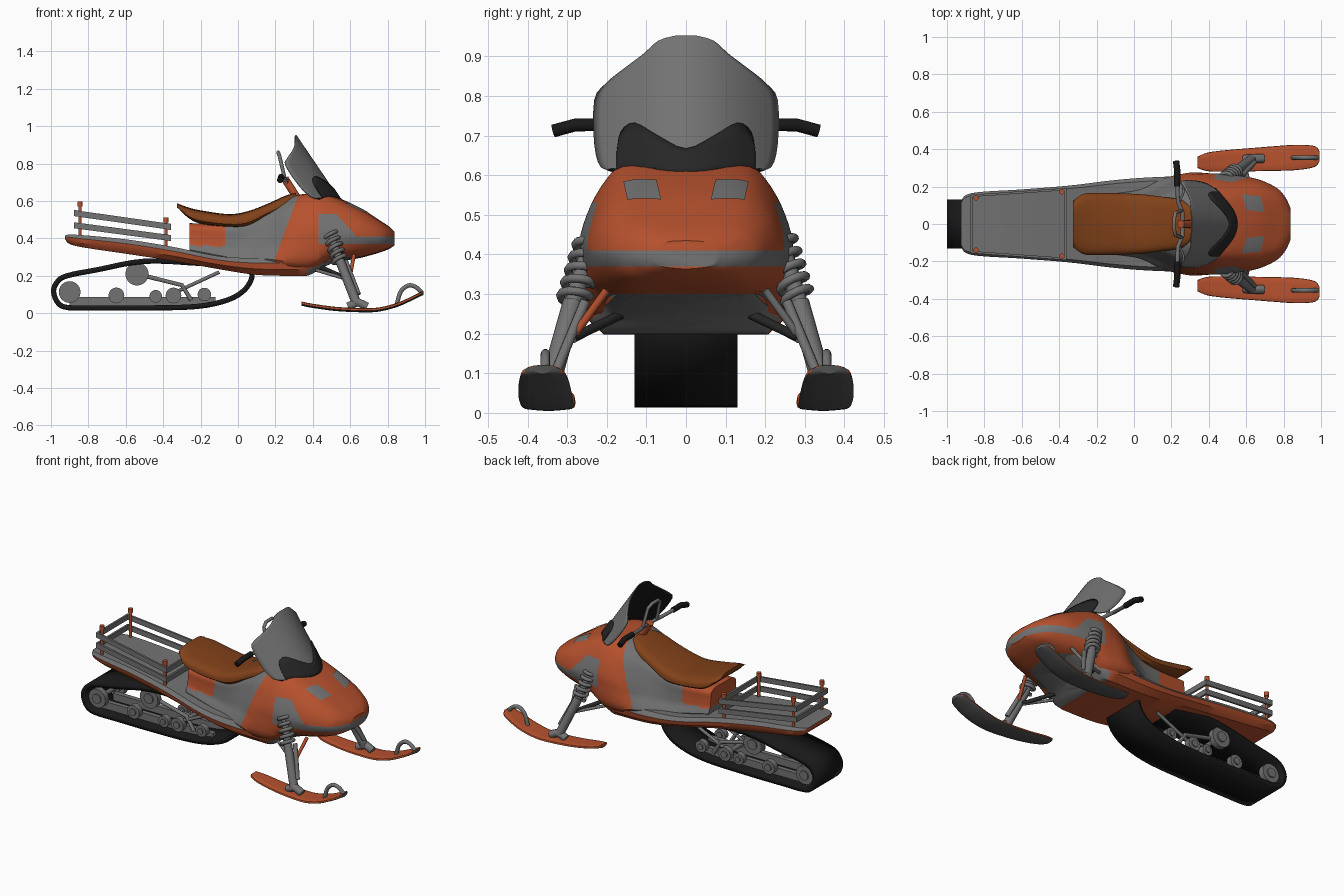
import bpy, bmesh, math
from mathutils import Vector
from mathutils.bvhtree import BVHTree

if "Cube" in bpy.data.objects:
    bpy.data.objects.remove(bpy.data.objects["Cube"])

def material(name, rgb):
    m = bpy.data.materials.new(name)
    m.diffuse_color = (*rgb, 1)
    m.use_nodes = True
    m.node_tree.nodes["Principled BSDF"].inputs["Base Color"].default_value = m.diffuse_color
    return m

ORANGE = material("burnt orange", (0.47, 0.083, 0.027))
GREY = material("mid grey", (0.17, 0.17, 0.17))
BROWN = material("seat brown", (0.22, 0.053, 0.01))
BLACK = material("black", (0.009, 0.009, 0.009))
DARK = material("dark grey", (0.02, 0.02, 0.02))
SOLE = material("ski sole grey", (0.085, 0.085, 0.085))

def spline(P, n):
    """Catmull-Rom through tuples, n steps per segment."""
    out = []
    for i in range(len(P) - 1):
        a, b, c, d = P[max(i - 1, 0)], P[i], P[i + 1], P[min(i + 2, len(P) - 1)]
        for k in range(n):
            t = k / n
            out.append(tuple(q + 0.5 * t * (r - p + t * (2*p - 5*q + 4*r - s + t * (3*(q - r) + s - p)))
                             for p, q, r, s in zip(a, b, c, d)))
    return out + [tuple(P[-1])]

def finish(name, bm, mats, rule=None, angle=35, recalc=True):
    if recalc:
        bmesh.ops.recalc_face_normals(bm, faces=bm.faces[:])
    bm.normal_update()
    if rule:
        for f in bm.faces:
            f.material_index = rule(f.calc_center_median(), f.normal)
    me = bpy.data.meshes.new(name)
    bm.to_mesh(me)
    bm.free()
    for m in mats:
        me.materials.append(m)
    ob = bpy.data.objects.new(name, me)
    bpy.context.collection.objects.link(ob)
    smooth(ob, angle)
    return ob

def smooth(ob, angle=35):
    bpy.ops.object.select_all(action='DESELECT')
    bpy.context.view_layer.objects.active = ob
    ob.select_set(True)
    bpy.ops.object.shade_smooth_by_angle(angle=math.radians(angle))

def loft(name, secs, mats, rule=None, n=5, m=3, cuts=(), angle=35):
    """Skin symmetric cross-sections (x, [(y, z) top to bottom])."""
    bm = bmesh.new()
    flat = [(x,) + tuple(v for p in pts for v in p) for x, pts in secs]
    rings = []
    for f in spline(flat, n):
        half = spline(list(zip(f[1::2], f[2::2])), m)
        loop = half + [(-y, z) for y, z in half[-2:0:-1]]
        rings.append([bm.verts.new((f[0], y, z)) for y, z in loop])
    for a, b in zip(rings, rings[1:]):
        for j in range(len(a)):
            k = (j + 1) % len(a)
            bm.faces.new((a[j], a[k], b[k], b[j]))
    bm.faces.new(rings[0])
    bm.faces.new(rings[-1])
    for co, no in cuts:
        bmesh.ops.bisect_plane(bm, geom=bm.verts[:] + bm.edges[:] + bm.faces[:], plane_co=co, plane_no=no)
    return finish(name, bm, mats, rule, angle)

def tube(name, pts, r, mat, smooth_path=False):
    cu = bpy.data.curves.new(name, 'CURVE')
    cu.dimensions, cu.bevel_depth, cu.bevel_resolution, cu.use_fill_caps = '3D', r, 3, True
    pts = spline(pts, 5) if smooth_path else pts
    s = cu.splines.new('POLY')
    s.points.add(len(pts) - 1)
    for p, c in zip(s.points, pts):
        p.co = (*c, 1)
    cu.materials.append(mat)
    ob = bpy.data.objects.new(name, cu)
    bpy.context.collection.objects.link(ob)
    bpy.ops.object.select_all(action='DESELECT')
    bpy.context.view_layer.objects.active = ob
    ob.select_set(True)
    bpy.ops.object.convert(target='MESH')
    smooth(bpy.context.object, 40)

def plank(name, a, b, h, t, mat):
    """Upright flat bar from a to b."""
    a, b = Vector(a), Vector(b)
    d = b - a
    side = Vector((-d.y, d.x, 0)).normalized() * t / 2
    up = Vector((0, 0, h / 2))
    bm = bmesh.new()
    r = [[bm.verts.new(p + s * side + u * up) for s, u in ((1, 1), (1, -1), (-1, -1), (-1, 1))] for p in (a, b)]
    for j in range(4):
        bm.faces.new((r[0][j], r[0][j - 1], r[1][j - 1], r[1][j]))
    bm.faces.new(r[0]); bm.faces.new(r[1])
    finish(name, bm, [mat])

def disc(name, c, r, w, mat):
    bpy.ops.mesh.primitive_cylinder_add(vertices=24, radius=r, depth=w, location=c, rotation=(math.pi / 2, 0, 0))
    ob = bpy.context.object
    ob.name = name
    ob.data.materials.append(mat)
    smooth(ob)

def thicken(ob, t, off=0):
    mod = ob.modifiers.new("thickness", 'SOLIDIFY')
    mod.thickness, mod.offset, mod.material_offset = t, -1, off

# Hull: orange flanks, grey running boards, cargo deck and belly
hull = [(-.925, .12, .415, .395), (-.87, .165, .42, .36), (-.6, .185, .395, .318), (-.35, .205, .355, .28),
        (-.1, .235, .305, .235), (.1, .25, .295, .205), (.3, .255, .30, .2), (.38, .245, .3, .203),
        (.46, .21, .31, .25), (.6, .17, .33, .295)]
loft("hull", [(x, [(0, t), (w * .92, t), (w, t - .3 * (t - b)), (w * .97, b + .35 * (t - b)), (w * .82, b), (0, b)])
              for x, w, t, b in hull], [ORANGE, GREY],
     lambda c, n: int((n.z > .25 and c.x < .22) or (c.x > .37 and n.z < -.3)), m=1)

# Seat base and engine cowl in one skin
cowl_secs = [
    (-.26, [(0, .48), (.08, .48), (.12, .46), (.125, .42), (.13, .38), (.14, .33), (0, .32)]),
    (0, [(0, .48), (.08, .48), (.13, .46), (.14, .40), (.15, .34), (.17, .28), (0, .26)]),
    (.15, [(0, .54), (.08, .54), (.14, .52), (.17, .45), (.20, .36), (.23, .27), (0, .22)]),
    (.28, [(0, .62), (.1, .615), (.18, .57), (.23, .48), (.26, .38), (.25, .25), (0, .21)]),
    (.4, [(0, .64), (.14, .635), (.2, .59), (.25, .5), (.27, .4), (.24, .25), (0, .215)]),
    (.5, [(0, .63), (.135, .62), (.2, .575), (.245, .49), (.265, .4), (.22, .3), (0, .265)]),
    (.65, [(0, .565), (.12, .555), (.18, .53), (.225, .475), (.24, .39), (.17, .31), (0, .295)]),
    (.76, [(0, .495), (.1, .49), (.15, .475), (.185, .44), (.192, .39), (.14, .335), (0, .325)]),
    (.81, [(0, .462), (.07, .457), (.105, .447), (.13, .43), (.14, .39), (.1, .355), (0, .345)]),
    (.838, [(0, .435), (.04, .433), (.06, .425), (.075, .41), (.08, .39), (.06, .37), (0, .363)])]

def cowl_rule(c, n):
    if c.x < -.07 and c.z > .36:
        return 0
    if c.x - .37 * (c.z - .3) < .2:
        return 1
    if c.x > .38 and c.z < .3:
        return int(abs(c.y) < .2)
    side_panel = c.x > .43 and c.z < .53 and c.x + .9 * (c.z - .415) < .63
    return int((side_panel and c.z > .37) or (c.x > .6 and .37 < c.z < .41))

cowl = loft("engine_cowl", cowl_secs, [ORANGE, GREY], cowl_rule, n=6, m=4, cuts=[
    ((.2, 0, .3), (1, 0, -.37)), ((-.07, 0, 0), (1, 0, 0)), ((.43, 0, 0), (1, 0, 0)), ((.63, 0, .415), (1, 0, .9)),
    ((.38, 0, 0), (1, 0, 0)), ((0, 0, .3), (0, 0, 1)),
    ((0, 0, .37), (0, 0, 1)), ((0, 0, .41), (0, 0, 1)), ((0, 0, .53), (0, 0, 1))])

# Headlights: thin plates laid on the cowl
bm0 = bmesh.new(); bm0.from_mesh(cowl.data)
tree = BVHTree.FromBMesh(bm0); bm0.free()
for s in (1, -1):
    A, B, C, D = [Vector((x, s * y, 1)) for x, y in ((.6, .075), (.695, .063), (.675, .148), (.575, .158))]
    bm, N = bmesh.new(), 6
    g = [[bm.verts.new(tree.ray_cast(A.lerp(B, i / N).lerp(D.lerp(C, i / N), j / N), Vector((0, 0, -1)))[0]
                       + Vector((.002, 0, .004))) for j in range(N + 1)] for i in range(N + 1)]
    for i in range(N):
        for j in range(N):
            f = [g[i][j], g[i + 1][j], g[i + 1][j + 1], g[i][j + 1]]
            bm.faces.new(f if s > 0 else f[::-1])
    finish("headlight", bm, [GREY], recalc=False)

# Seat
loft("seat", [(x, [(0, t), (w * .7, t - .005), (w, t - .025), (w * .94, b), (0, b)]) for x, w, t, b in (
    (-.325, .12, .588, .568), (-.27, .155, .567, .515), (-.2, .16, .55, .482), (-.05, .157, .53, .465),
    (.05, .152, .545, .47), (.15, .14, .582, .52), (.25, .125, .627, .57), (.31, .09, .645, .61))], [BROWN], m=3)

# Windshield, and the dark trim around its foot
def shield_x(y, z):
    return .525 - (z - .64) * .68 - 3.1 * y * y

def shield(name, cols, mats, rows, t, dx=0, off=0):
    bm = bmesh.new()
    g = [[bm.verts.new((shield_x(y, z) + dx, y, z)) for y, z in cols(r / rows)] for r in range(rows + 1)]
    for a, b in zip(g, g[1:]):
        for j in range(len(a) - 1):
            bm.faces.new((a[j], a[j + 1], b[j + 1], b[j]))
    thicken(finish(name, bm, mats, recalc=False), t, off)

outline = [(.175, .615), (.215, .62), (.232, .68), (.232, .79), (.205, .83), (.17, .86), (.11, .905), (.07, .94), (.025, .953)]
edge = spline(outline, 3)
shield("windshield", lambda r: [(edge[round(r * 24)][0] * k / 12, edge[round(r * 24)][1]) for k in range(-12, 13)],
       [GREY, BLACK], 24, .006, 0, 1)
top = spline([(-.175, .66), (-.165, .71), (-.13, .733), (-.07, .70), (0, .668), (.07, .70), (.13, .733), (.165, .71), (.175, .66)], 3)
shield("windshield_trim", lambda r: [(y, .61 + (z - .61) * r) for y, z in top], [DARK], 4, .006, .008)

# Steering: column, bar, grips and centre hoop
tube("steering_column", [(.32, 0, .61), (.25, 0, .72)], .022, ORANGE)
tube("handlebar", [(.23, -.24, .727), (.235, -.12, .725), (.26, -.06, .71), (.26, .06, .71), (.235, .12, .725), (.23, .24, .727)], .011, GREY)
tube("bar_hoop", [(.25, -.07, .72), (.222, -.06, .84), (.215, -.03, .86), (.215, .03, .86), (.222, .06, .84), (.25, .07, .72)], .01, GREY)
for s in (1, -1):
    tube("hand_grip", [(.23, s * .2, .728), (.232, s * .28, .727), (.225, s * .335, .712)], .017, BLACK)
    tube("brake_lever", [(.24, s * .11, .715), (.265, s * .17, .70), (.26, s * .22, .70)], .006, GREY)

# Cargo rack: orange posts inside two levels of rails
for dz, lz in ((.535, .462), (.47, .402)):
    for s in (1, -1):
        plank("rack_side_rail", (-.875, s * .15, dz), (-.36, s * .187, lz), .032, .012, GREY)
    plank("rack_rear_rail", (-.87, -.15, dz), (-.87, .15, dz), .032, .012, GREY)
    plank("rack_front_rail", (-.365, -.185, lz), (-.365, .185, lz), .032, .012, GREY)
for s in (1, -1):
    for x, y, z0, z1 in ((-.845, .14, .41, .585), (-.385, .172, .35, .5)):
        tube("rack_post", [(x, s * y, z0), (x, s * y, z1)], .009, ORANGE)
        tube("rack_post_cap", [(x, s * y, z1 - .015), (x, s * y, z1 + .012)], .014, ORANGE)

# Track belt
P = [(-1, .115), (-.972, .045), (-.91, .016), (-.75, .014), (-.5, .014), (-.22, .022), (-.05, .058), (.045, .115),
     (.088, .19), (.07, .24), (0, .265), (-.2, .28), (-.5, .292), (-.75, .247), (-.92, .213), (-.978, .175)]
loop = spline([P[-1]] + P + P[:2], 4)[4:-5]
bm = bmesh.new()
rows = [[bm.verts.new((x, y, z)) for y in (-.13, .13)] for x, z in loop]
for a, b in zip(rows, rows[1:] + rows[:1]):
    bm.faces.new((a[0], a[1], b[1], b[0]))
thicken(finish("track_belt", bm, [BLACK], recalc=False), .028)

# Track suspension: wheels, slide rails and links
for s in (1, -1):
    for x, z, r in ((-.9, .113, .058), (-.65, .095, .042), (-.54, .21, .062), (-.44, .09, .034), (-.345, .095, .042), (-.18, .1, .036)):
        disc("track_wheel", (x, s * .095, z), r, .035, GREY)
        disc("wheel_hub", (x, s * .095, z), r * .5, .05, GREY)
    plank("slide_rail", (-.9, s * .06, .065), (-.12, s * .06, .065), .045, .03, GREY)
    tube("rear_link", [(-.54, s * .08, .21), (-.3, s * .08, .15), (-.25, s * .08, .07)], .012, GREY)
    tube("front_link", [(-.36, s * .08, .1), (-.1, s * .08, .22)], .01, GREY)
for x, z in ((-.9, .113), (-.54, .21), (-.345, .095)):
    tube("wheel_axle", [(x, -.12, z), (x, .12, z)], .014, GREY)

# Skis with their legs, shocks and arms
ski = [(.34, .03, .062), (.4, .05, .05), (.52, .058, .034), (.65, .062, .027), (.75, .065, .03), (.85, .067, .055),
       (.93, .062, .09), (.975, .05, .112), (.992, .025, .12)]
for s in (1, -1):
    ob = loft("ski", [(x, [(0, z), (w * .85, z), (w, z - .008), (w * .9, z - .017), (0, z - .022)]) for x, w, z in ski],
              [ORANGE, SOLE], lambda c, n: int(n.z < -.4 or n.x > .8), n=4, m=2)
    for v in ob.data.vertices:
        v.co.y += s * (.345 + (v.co.x - .65) * .05)
    y = s * .355
    tube("ski_handle", [(.85, y, .05), (.87, y, .115), (.91, y, .148), (.95, y, .14), (.98, y, .112)], .012, GREY, True)
    tube("ski_saddle", [(.59, s * .345, .035), (.64, s * .35, .06), (.69, s * .35, .035)], .024, GREY)
    a, b = Vector((.635, s * .35, .05)), Vector((.545, s * .285, .28))
    tube("ski_leg", [a, b], .026, GREY)
    tube("ski_leg_brace", [a + Vector((.01, -s * .02, .05)), b + Vector((.03, -s * .03, 0))], .013, GREY)
    c = Vector((.475, s * .225, .48))
    tube("shock", [b, c], .022, GREY)
    ax = (c - b).normalized()
    u = ax.cross(Vector((0, 1, 0))).normalized()
    w = ax.cross(u)
    tube("shock_spring", [b.lerp(c, k / 60 * .8) + .036 * (u * math.cos(k * math.pi / 6) + w * math.sin(k * math.pi / 6))
                          for k in range(61)], .011, GREY)
    tube("lower_arm", [(.57, s * .285, .19), (.41, s * .14, .26)], .012, DARK)
    tube("rear_arm", [(.57, s * .285, .185), (.42, s * .2, .23)], .009, GREY)
    tube("steering_rod", [(.6, s * .28, .2), (.62, s * .2, .31)], .01, ORANGE if s < 0 else GREY)
